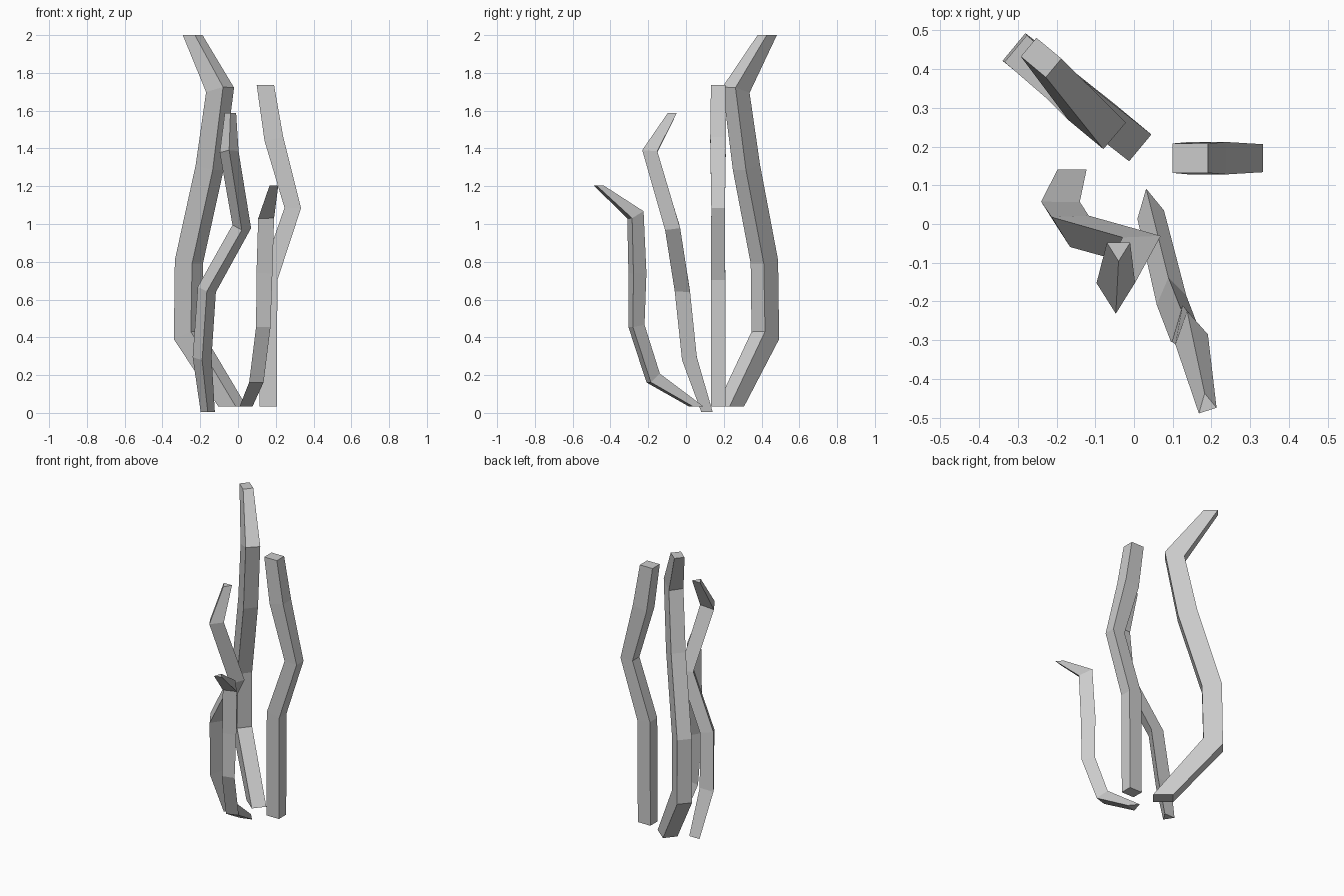
import bpy
import bmesh
from mathutils import Vector

if "Cube" in bpy.data.objects:
    bpy.data.objects.remove(bpy.data.objects["Cube"])


def stalk(name, path, profile, side):
    """Sweep a flat profile along (x, y, z, scale) points; both ends are cut level."""
    pts = [Vector(p[:3]) for p in path]
    bm = bmesh.new()
    rings = []
    for i, p in enumerate(pts):
        t = Vector((0, 0, 1))
        if 0 < i < len(pts) - 1:
            t = ((p - pts[i - 1]).normalized() + (pts[i + 1] - p).normalized()).normalized()
        u = Vector(side)
        u = (u - t * u.dot(t)).normalized()
        v = t.cross(u)
        s = path[i][3]
        rings.append([bm.verts.new(p + (u * a + v * b) * s) for a, b in profile])
    n = len(profile)
    for r0, r1 in zip(rings, rings[1:]):
        for j in range(n):
            k = (j + 1) % n
            bm.faces.new((r0[j], r0[k], r1[k], r1[j]))
    bm.faces.new(rings[0][::-1])
    bm.faces.new(rings[-1])
    bmesh.ops.recalc_face_normals(bm, faces=bm.faces)
    mesh = bpy.data.meshes.new(name)
    bm.to_mesh(mesh)
    bm.free()
    obj = bpy.data.objects.new(name, mesh)
    bpy.context.collection.objects.link(obj)


def box(a, b):
    return [(-a, -b), (a, -b), (a, b), (-a, b)]


# Tall stalk, bowing out to the back left
stalk("tall_stalk",
      [(-0.03, 0.235, 0.035, 1), (-0.265, 0.42, 0.41, 1.03), (-0.26, 0.415, 0.8, 1),
       (-0.15, 0.32, 1.3, 1), (-0.095, 0.265, 1.71, 1), (-0.24, 0.43, 2.0, 0.7)],
      box(0.045, 0.06), (0.64, 0.77, 0))

# Right stalk, bending only sideways
stalk("right_stalk",
      [(0.16, 0.17, 0.035, 1), (0.163, 0.17, 0.71, 1), (0.29, 0.17, 1.085, 0.95),
       (0.19, 0.17, 1.45, 1.1), (0.145, 0.17, 1.735, 1)],
      box(0.038, 0.046), (0, 1, 0))

# Thin middle stalk with a three-sided section
stalk("middle_stalk",
      [(-0.16, 0.12, 0.005, 0.75), (-0.19, 0.03, 0.29, 1), (-0.165, -0.008, 0.65, 1),
       (0.02, -0.06, 0.98, 1), (-0.047, -0.18, 1.385, 1), (-0.04, -0.065, 1.588, 0.6)],
      [(0, -0.052), (0.05, 0.028), (-0.05, 0.028)], (1, 0, 0))

# Short front stalk, sweeping forward at foot and tip
stalk("front_stalk",
      [(0.035, 0.05, 0.035, 0.9), (0.09, -0.175, 0.18, 1), (0.125, -0.265, 0.46, 1),
       (0.13, -0.26, 0.74, 1.1), (0.14, -0.27, 1.045, 1.1), (0.185, -0.465, 1.205, 0.6)],
      [(-0.04, -0.03), (0.04, -0.03), (0.01, 0.045)], (0.95, 0.3, 0))
